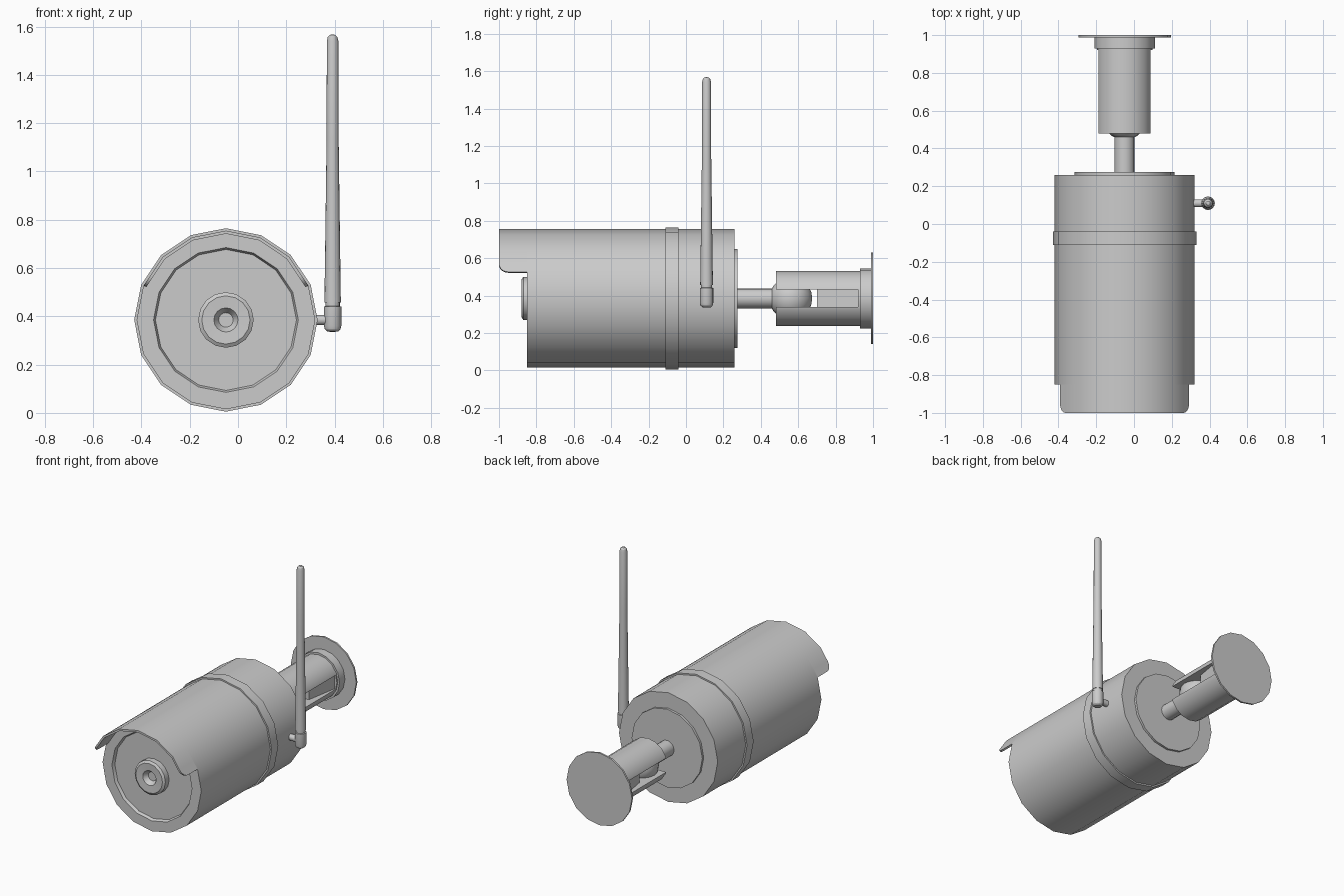
import bpy, bmesh
from math import sin, cos, pi, radians, sqrt
from mathutils import Matrix, Vector

if "Cube" in bpy.data.objects:
    bpy.data.objects.remove(bpy.data.objects["Cube"])

CX, CZ, R = -0.05, 0.385, 0.37       # camera axis and body radius

grey = bpy.data.materials.new("light grey")
grey.use_nodes = True
grey.diffuse_color = (0.6, 0.6, 0.6, 1)
grey.node_tree.nodes["Principled BSDF"].inputs["Base Color"].default_value = (0.6, 0.6, 0.6, 1)


def finish(name, bm):
    bmesh.ops.remove_doubles(bm, verts=bm.verts, dist=1e-5)
    bmesh.ops.recalc_face_normals(bm, faces=bm.faces)
    mesh = bpy.data.meshes.new(name)
    bm.to_mesh(mesh)
    bm.free()
    mesh.materials.append(grey)
    ob = bpy.data.objects.new(name, mesh)
    bpy.context.collection.objects.link(ob)
    return ob


def smooth(ob):
    bpy.ops.object.select_all(action="DESELECT")
    ob.select_set(True)
    bpy.context.view_layer.objects.active = ob
    bpy.ops.object.shade_smooth_by_angle(angle=radians(30))


def lathe(name, profile, origin, axis, sides=16):
    """Turn (radius, distance along axis) points round an axis."""
    bm = bmesh.new()
    verts = [bm.verts.new((r, 0, t)) for r, t in profile]
    edges = [bm.edges.new(pair) for pair in zip(verts, verts[1:])]
    bmesh.ops.spin(bm, geom=verts + edges, cent=(0, 0, 0), axis=(0, 0, 1),
                   angle=2 * pi, steps=sides, use_merge=True)
    turn = Vector((0, 0, 1)).rotation_difference(Vector(axis)).to_matrix().to_4x4()
    bm.transform(Matrix.Translation(origin) @ turn)
    ob = finish(name, bm)
    smooth(ob)
    return ob


def along_y(name, profile):
    return lathe(name, profile, (CX, 0, CZ), (0, 1, 0))


def block(name, x, y0, y1, z, taper=1.0):
    """Box about the camera axis, scaled by taper in x at its near end."""
    bm = bmesh.new()
    bmesh.ops.create_cube(bm, size=2)
    for v in bm.verts:
        near = v.co.y < 0
        v.co = (CX + v.co.x * x * (taper if near else 1), y0 if near else y1, CZ + v.co.z * z)
    return finish(name, bm)


# Body with a shallow recessed front
along_y("camera_body", [(0, -0.83), (0.292, -0.83), (0.30, -0.85), (R, -0.85), (R, 0.26), (0, 0.26)])
along_y("body_band", [(0.36, -0.11), (0.38, -0.11), (0.38, -0.04), (0.36, -0.04)])
along_y("back_cap", [(0, 0.25), (0.265, 0.25), (0.265, 0.275), (0, 0.275)])
along_y("lens", [(0, -0.845), (0.03, -0.845), (0.05, -0.877), (0.10, -0.88),
                 (0.115, -0.87), (0.115, -0.82), (0, -0.82)])

# Sun visor: upper arc of the body, with rounded lower corners
step = pi / 8
low, high = [Vector((R * sin(k * step), R * cos(k * step))) for k in (3, 2)]
edge = []
for i in range(7):
    a = pi / 2 * i / 6
    p = low.lerp(high, 0.045 * (1 - cos(a)) / (high.y - low.y))
    edge.append((p.x, p.y, -0.95 - 0.05 * sin(a)))
edge += [(R * sin(k * step), R * cos(k * step), -1.0) for k in (2, 1, 0)]
edge += [(-x, z, y) for x, z, y in reversed(edge[:-1])]
bm = bmesh.new()
sections = []
for x, z, y in edge:
    corners = [(1, y), (1, -0.85), (0.965, -0.85), (0.965, y)]
    sections.append([bm.verts.new((CX + x * s, t, CZ + z * s)) for s, t in corners])
for a, b in zip(sections, sections[1:]):
    for i in range(4):
        j = (i + 1) % 4
        bm.faces.new((a[i], a[j], b[j], b[i]))
bm.faces.new(sections[0])
bm.faces.new(sections[-1])
smooth(finish("sun_visor", bm))

# Ball joint
along_y("joint_stem", [(0, 0.27), (0.053, 0.27), (0.053, 0.5), (0, 0.5)])
ball = [(0.115 * sin(pi * i / 10), 0.56 - 0.115 * cos(pi * i / 10)) for i in range(11)]
along_y("joint_ball", ball)

# Mount arm, slotted on both sides to form two jaws
arm = along_y("mount_arm", [(0, 0.48), (0.147, 0.48), (0.147, 0.94), (0, 0.94)])
cutter = block("slot_cutter", 0.3, 0.4, 0.92, 0.047)
cutter.hide_render = True
cutter.hide_viewport = True
cut = arm.modifiers.new("slot", "BOOLEAN")
cut.operation = "DIFFERENCE"
cut.solver = "EXACT"
cut.object = cutter
block("arm_core", 0.13, 0.70, 0.93, 0.047, taper=0.7)
along_y("mount_collar", [(0, 0.93), (0.16, 0.93), (0.16, 0.99), (0, 0.99)])
along_y("wall_plate", [(0, 0.988), (0.245, 0.988), (0.245, 1.0), (0, 1.0)])

# Antenna
AX, AY = 0.392, 0.11
lathe("antenna_connector", [(0, 0), (0.021, 0), (0.021, 0.1), (0, 0.1)], (0.30, AY, CZ), (1, 0, 0))
lathe("antenna_elbow", [(0, 0.335), (0.022, 0.337), (0.032, 0.346), (0.036, 0.36), (0.036, 0.44),
                        (0.03, 0.442), (0.03, 0.46), (0, 0.46)], (AX, AY, 0), (0, 0, 1))
lathe("antenna_rod", [(0, 0.457), (0.034, 0.457), (0.025, 1.13), (0.024, 1.54),
                      (0.02, 1.557), (0.011, 1.566), (0, 1.568)], (AX, AY, 0), (0, 0, 1))
